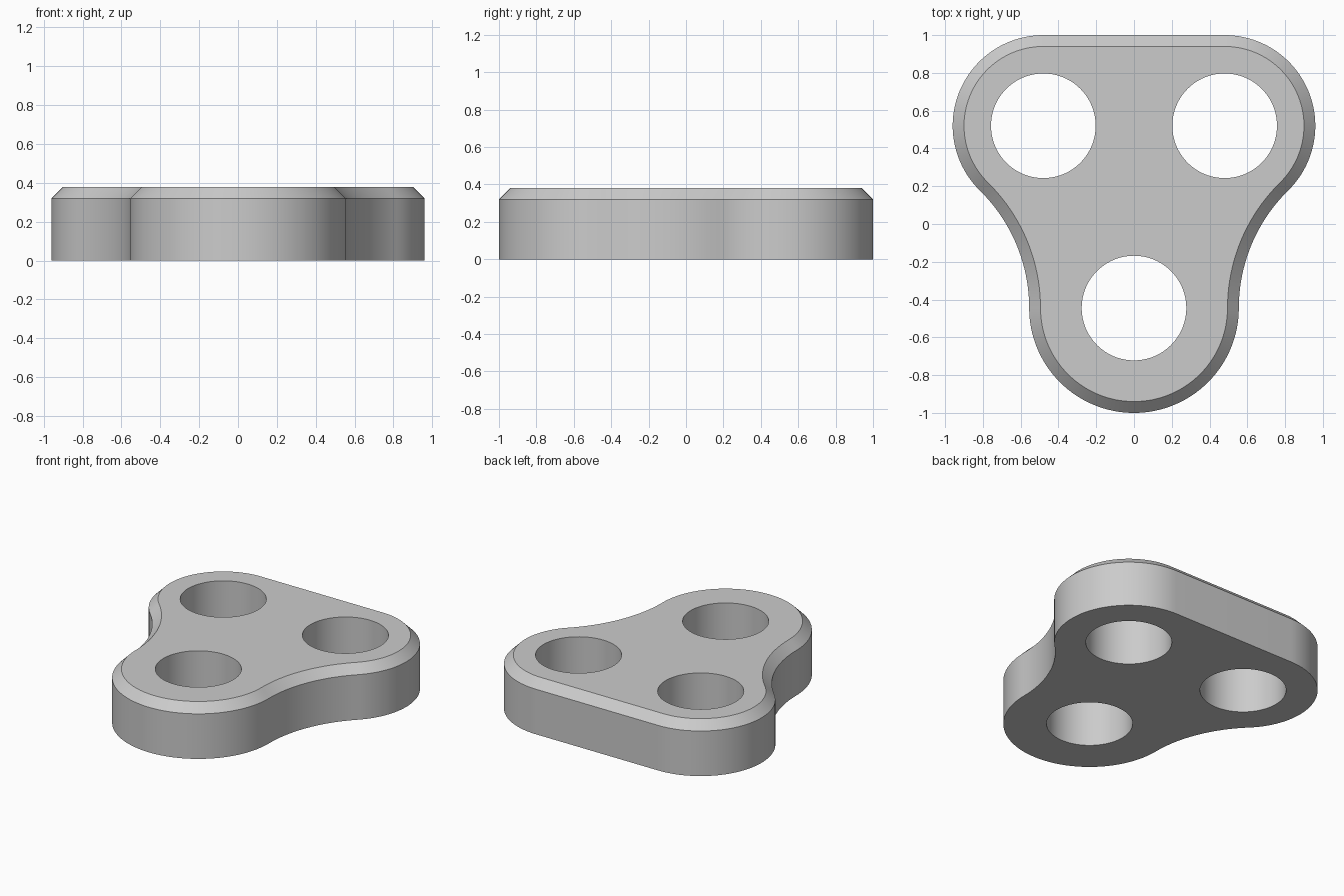
import bpy
import bmesh
from math import atan2, cos, hypot, pi, sin

if "Cube" in bpy.data.objects:
    bpy.data.objects.remove(bpy.data.objects["Cube"])

HEIGHT, CHAMFER = 0.38, 0.06
HOLE_R = 0.277
LOBE, LOBE_R = (0.48, 0.52), 0.48       # rear lobes, mirrored in x
NOSE, NOSE_R = (0.0, -0.445), 0.555     # front lobe

# Concave flank: leaves the nose straight back and is tangent to the lobe
rise = LOBE[1] - NOSE[1]
gap = NOSE_R - LOBE[0]
FLANK_R = (gap**2 + rise**2 - LOBE_R**2) / (2 * (LOBE_R - gap))
FLANK = (NOSE_R + FLANK_R, NOSE[1])
TANGENT = atan2(rise, LOBE[0] - FLANK[0])


def arc(centre, radius, start, end, steps):
    angles = [start + (end - start) * i / steps for i in range(steps + 1)]
    return [(centre[0] + radius * cos(a), centre[1] + radius * sin(a)) for a in angles]


def outline(inset):
    """Closed outline, moved inwards by inset."""
    half = arc(NOSE, NOSE_R - inset, -pi / 2, 0, 32)
    half += arc(FLANK, FLANK_R + inset, pi, TANGENT, 20)[1:]
    half += arc(LOBE, LOBE_R - inset, TANGENT - pi, pi / 2, 44)[1:]
    return half + [(-x, y) for x, y in reversed(half[1:])]


grey = bpy.data.materials.new("plain grey")
grey.use_nodes = True
grey.diffuse_color = (0.6, 0.6, 0.6, 1)
grey.node_tree.nodes["Principled BSDF"].inputs["Base Color"].default_value = (0.6, 0.6, 0.6, 1)

# Plate body: straight wall, chamfered top rim
bm = bmesh.new()
rings = []
for inset, z in ((0, 0), (0, HEIGHT - CHAMFER), (CHAMFER, HEIGHT)):
    rings.append([bm.verts.new((x, y, z)) for x, y in outline(inset)])
count = len(rings[0])
for low, high in zip(rings, rings[1:]):
    for i in range(count):
        j = (i + 1) % count
        bm.faces.new((low[i], low[j], high[j], high[i]))
bm.faces.new(rings[0][::-1])
bm.faces.new(rings[-1])
mesh = bpy.data.meshes.new("plate")
bm.to_mesh(mesh)
bm.free()
mesh.materials.append(grey)
plate = bpy.data.objects.new("plate", mesh)
bpy.context.collection.objects.link(plate)

# Three through holes
for x, y in (LOBE, (-LOBE[0], LOBE[1]), NOSE):
    bpy.ops.mesh.primitive_cylinder_add(vertices=96, radius=HOLE_R, depth=1, location=(x, y, HEIGHT / 2))
    cutter = bpy.context.object
    cutter.name = "hole_cutter"
    cutter.hide_render = True
    cutter.data.materials.append(grey)
    cut = plate.modifiers.new("hole", "BOOLEAN")
    cut.operation = "DIFFERENCE"
    cut.solver = "EXACT"
    cut.object = cutter
    bpy.context.view_layer.objects.active = plate
    bpy.ops.object.modifier_apply(modifier=cut.name)
    bpy.data.objects.remove(cutter)

# Smooth walls with crisp rims
bpy.ops.object.select_all(action="DESELECT")
plate.select_set(True)
bpy.context.view_layer.objects.active = plate
bpy.ops.object.shade_smooth_by_angle(angle=pi / 6)
